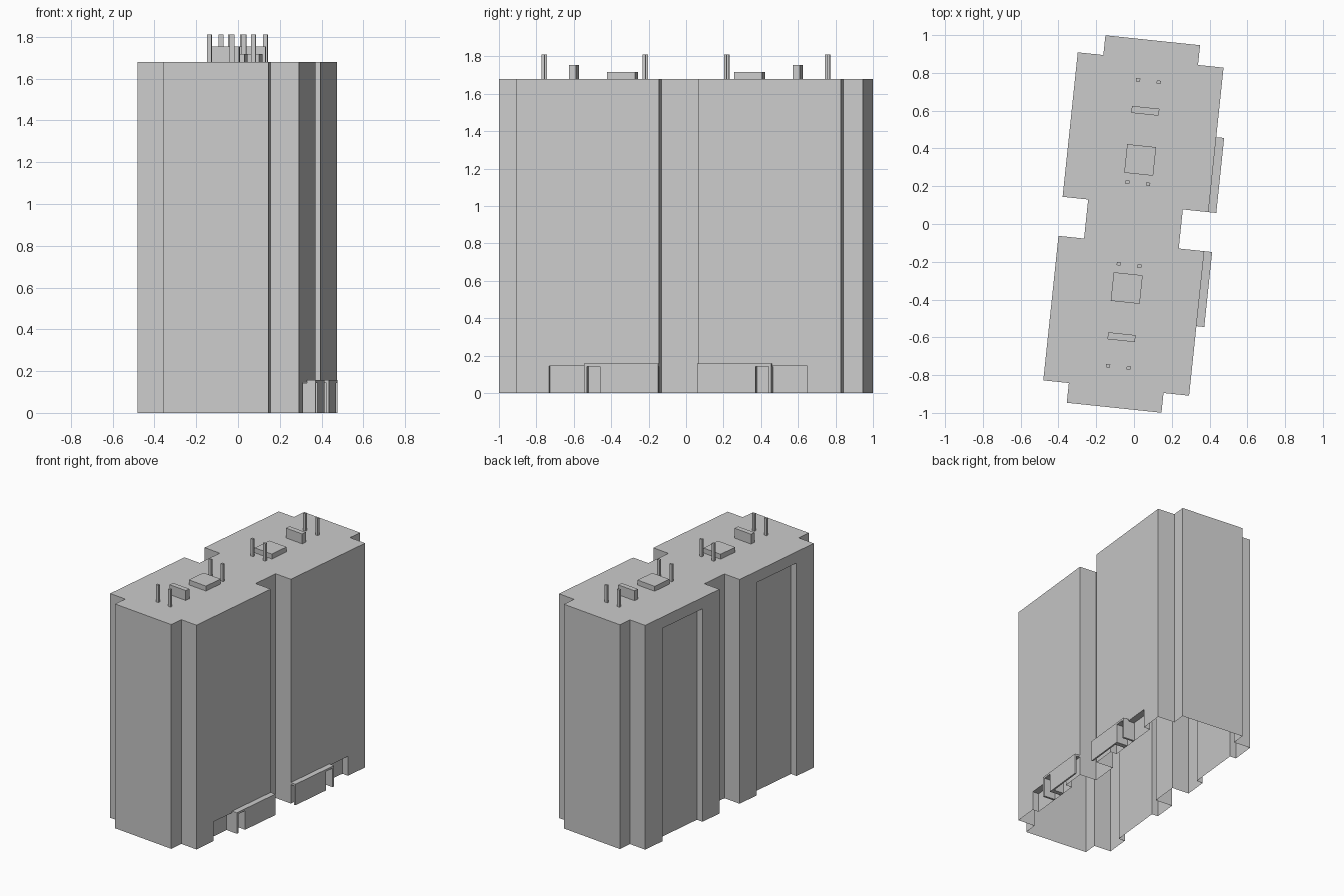
import bpy, bmesh, math
from mathutils import Matrix

if "Cube" in bpy.data.objects:
    bpy.data.objects.remove(bpy.data.objects["Cube"])

# The whole building is turned about 6 degrees on its plot
PLOT = Matrix.Translation((-0.003, 0, 0)) @ Matrix.Rotation(math.radians(-6), 4, 'Z')
ROOF = 1.68


def finish(bm, name):
    bmesh.ops.recalc_face_normals(bm, faces=bm.faces[:])
    mesh = bpy.data.meshes.new(name)
    bm.to_mesh(mesh)
    bm.free()
    ob = bpy.data.objects.new(name, mesh)
    bpy.context.collection.objects.link(ob)
    ob.matrix_world = PLOT
    return ob


def box(name, xs, ys, zs):
    bm = bmesh.new()
    size = [abs(a[1] - a[0]) for a in (xs, ys, zs)]
    mid = [(a[0] + a[1]) / 2 for a in (xs, ys, zs)]
    bmesh.ops.create_cube(bm, size=1, matrix=Matrix.Translation(mid) @ Matrix.Diagonal((*size, 1)))
    return finish(bm, name)


# Main block: one quarter of the footprint, mirrored round
W, C, E, N, L = 0.388, 0.252, 0.873, 0.104, 0.978
quarter = [(C, N), (W, N), (W, E), (C, E), (C, L)]
outline = (quarter + [(-x, y) for x, y in reversed(quarter)]
           + [(-x, -y) for x, y in quarter] + [(x, -y) for x, y in reversed(quarter)])
bm = bmesh.new()
base = bm.faces.new([bm.verts.new((x, y, 0)) for x, y in outline])
top = bmesh.ops.extrude_face_region(bm, geom=[base])['geom']
bmesh.ops.translate(bm, vec=(0, 0, ROOF), verts=[v for v in top if isinstance(v, bmesh.types.BMVert)])
if not any(f.calc_center_median().z < 1e-4 for f in bm.faces):
    bm.faces.new([v for v in base.verts])
building = finish(bm, "building")

# Recesses: tall ones on the left wall, low entrances on the right wall
bpy.context.view_layer.objects.active = building
for s in (1, -1):
    for xs, height in (((-0.5, -W + 0.05), 1.595), ((W - 0.05, 0.5), 0.145)):
        cutter = box("recess_cutter", xs, (s * 0.28, s * 0.695), (-0.1, height))
        cutter.hide_render = True
        mod = building.modifiers.new("recess", 'BOOLEAN')
        mod.operation, mod.solver, mod.object = 'DIFFERENCE', 'EXACT', cutter
        bpy.context.view_layer.update()
        bpy.ops.object.modifier_apply(modifier=mod.name)
        bpy.data.objects.remove(cutter)

# The underside is open
bm = bmesh.new()
bm.from_mesh(building.data)
floor = [f for f in bm.faces if all(v.co.z < 1e-4 for v in f.verts)]
bmesh.ops.delete(bm, geom=floor, context='FACES')
bm.to_mesh(building.data)
bm.free()

P = 0.43  # front of the porches
for s in (1, -1):
    # Entrance porch
    box("porch_canopy", (W, P), (s * N, s * 0.503), (0.142, 0.157))
    box("porch_front_panel", (P - 0.012, P), (s * N, s * 0.383), (0, 0.142))
    box("porch_post", (W - 0.05, P), (s * 0.383, s * 0.418), (0, 0.142))
    box("porch_end_fin", (W - 0.05, P), (s * 0.488, s * 0.503), (0, 0.142))
    # Rooftop equipment
    box("roof_hatch", (-0.077, 0.077), (s * 0.265, s * 0.417), (ROOF, 1.717))
    box("roof_vent_box", (-0.073, 0.073), (s * 0.584, s * 0.621), (ROOF, 1.754))
    for y in (0.218, 0.761):
        for x in (-0.055, 0.055):
            box("roof_pipe", (x - 0.011, x + 0.011), (s * y - 0.008, s * y + 0.008), (ROOF, 1.81))
